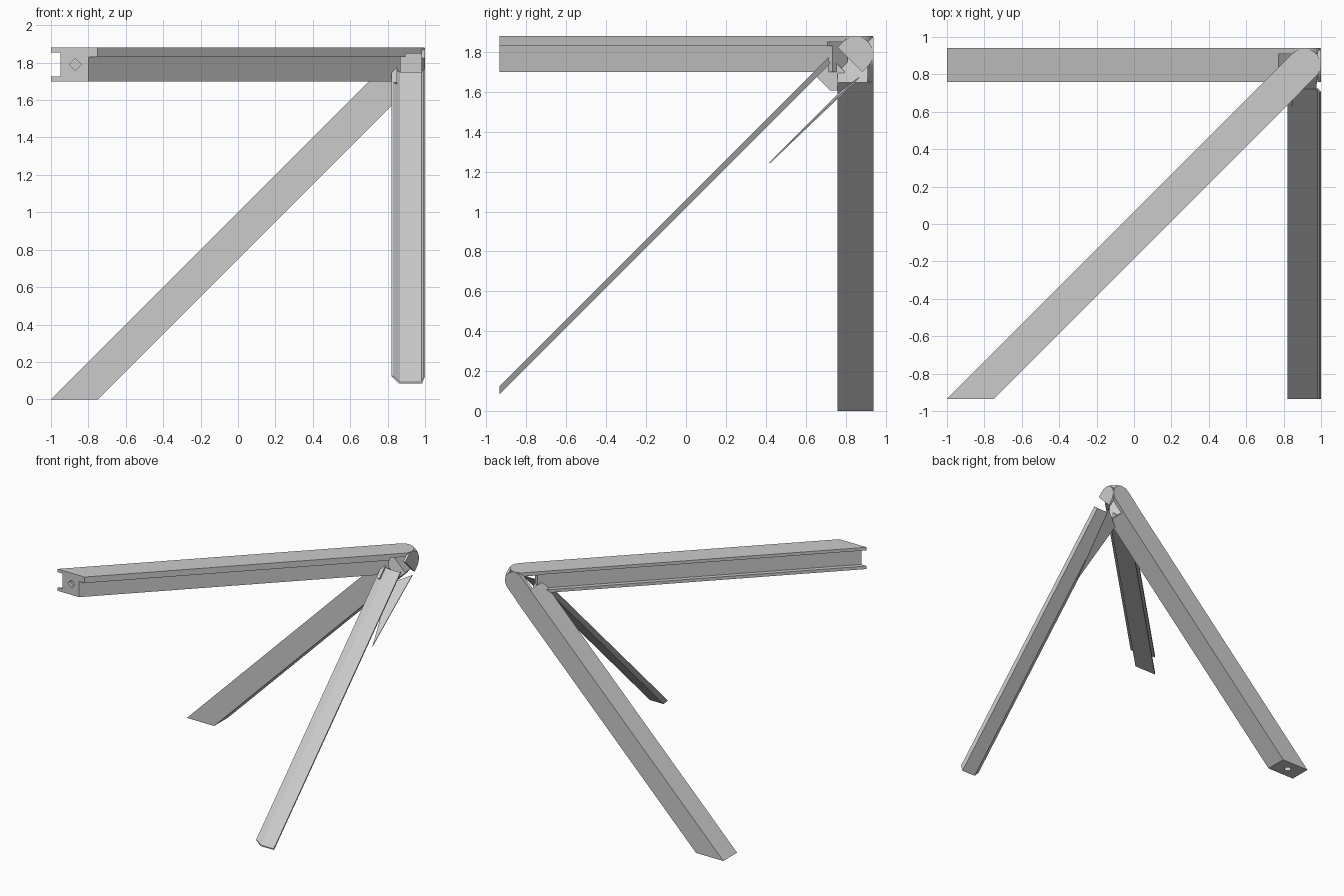
import bpy, bmesh, math
from mathutils import Vector

cube = bpy.data.objects.get("Cube")
if cube:
    bpy.data.objects.remove(cube, do_unlink=True)

grey = bpy.data.materials.new("plain_grey")
grey.use_nodes = True
grey.diffuse_color = (0.6, 0.6, 0.6, 1)
grey.node_tree.nodes["Principled BSDF"].inputs["Base Color"].default_value = (0.6, 0.6, 0.6, 1)

HUB = Vector((0.91, 0.85, 1.79))   # point where the three bars meet
RADIUS = 0.088
DIR_A = Vector((1, 0, 1)).normalized()
DIR_B = Vector((1, 1, 0)).normalized()
DIR_C = Vector((0, 1, 1)).normalized()


def loft(name, start, end):
    """Solid between two matching rings of points."""
    bm = bmesh.new()
    a = [bm.verts.new(p) for p in start]
    b = [bm.verts.new(p) for p in end]
    n = len(a)
    bm.faces.new(a)
    bm.faces.new(b[::-1])
    for i in range(n):
        j = (i + 1) % n
        bm.faces.new((a[i], b[i], b[j], a[j]))
    bmesh.ops.recalc_face_normals(bm, faces=bm.faces)
    mesh = bpy.data.meshes.new(name)
    bm.to_mesh(mesh)
    bm.free()
    mesh.materials.append(grey)
    obj = bpy.data.objects.new(name, mesh)
    bpy.context.collection.objects.link(obj)
    return obj


def bar(name, ring, d, stop):
    """Run a foot section along d to a square cut at distance stop from the hub."""
    ring = [Vector(p) for p in ring]
    return loft(name, ring, [p + d * ((HUB - p).dot(d) + stop) for p in ring])


def hub_plate(name, d, n, outer, thick, back):
    """Plate with a half-round end; n is its outward axis, outer its offset from the hub."""
    side = n.cross(d)
    outline = [(-back, -RADIUS)]
    for i in range(17):
        t = -math.pi / 2 + math.pi * i / 16
        outline.append((RADIUS * math.cos(t), RADIUS * math.sin(t)))
    outline.append((-back, RADIUS))
    face = [HUB + d * s + side * w + n * outer for s, w in outline]
    return loft(name, face, [p - n * thick for p in face])


def diamond_hole(obj, centre, u, v, depth, size):
    """Small diamond pocket in an end cap."""
    c = Vector(centre)
    ring = [c + u * size, c + v * size, c - u * size, c - v * size]
    cutter = loft(obj.name + "_hole_cutter", [p - depth for p in ring], [p + depth for p in ring])
    cutter.hide_render = True
    cutter.hide_viewport = True
    cutter.display_type = 'WIRE'
    mod = obj.modifiers.new("hole", 'BOOLEAN')
    mod.operation = 'DIFFERENCE'
    mod.solver = 'EXACT'
    mod.object = cutter


X, Y, Z = Vector((1, 0, 0)), Vector((0, 1, 0)), Vector((0, 0, 1))

# Level bar: channel on one side, stepped ledge on the other
section = [(0, 1.88), (.25, 1.88), (.25, 1.83), (.2, 1.83), (.2, 1.7),
           (0, 1.7), (0, 1.725), (.05, 1.725), (.05, 1.855), (0, 1.855)]
level_bar = bar("level_bar", [(u - 1, -.935, z) for u, z in section], DIR_B, -.11)
diamond_hole(level_bar, (-.87, -.935, 1.79), X, Z, Y * .03, .032)

# Rear leg: closed square bar cut flat on the ground
rear_leg = bar("rear_leg", [(-1, .76, 0), (-.75, .76, 0), (-.75, .94, 0), (-1, .94, 0)], DIR_A, -.11)
diamond_hole(rear_leg, (-.87, .85, 0), X, Y, Z * .03, .032)

# Front leg: shallow folded tray
tray = [(.82, .125), (.86, .085), (.985, .085), (1, .125),
        (.993, .125), (.98, .094), (.865, .094), (.828, .125)]
bar("front_leg_tray", [(x, -.935, z) for x, z in tray], DIR_C, -.12)

# Rounded corner plates on the outer faces of the joint
hub_plate("level_bar_end_plate", DIR_B, Z, .09, .03, .112)
hub_plate("rear_leg_end_plate", DIR_A, Y, .09, .03, .112)
hub_plate("front_leg_end_plate", DIR_C, X, .09, .02, .04)

# Inner collar of the front leg
up = Vector((0, -1, 1)).normalized()
collar = [HUB + DIR_C * s + up * w - X * .09
          for s, w in ((-.22, .085), (-.22, -.04), (-.17, -.088), (-.1, -.02), (-.1, .085))]
loft("front_leg_collar", collar, [p + X * .03 for p in collar])

# Pointed sliver under the joint
sliver = [Vector((.94, .42, 1.24)), Vector((.85, .78, 1.6)), Vector((.99, .87, 1.67))]
loft("joint_sliver", sliver, [p + up * .006 for p in sliver])
